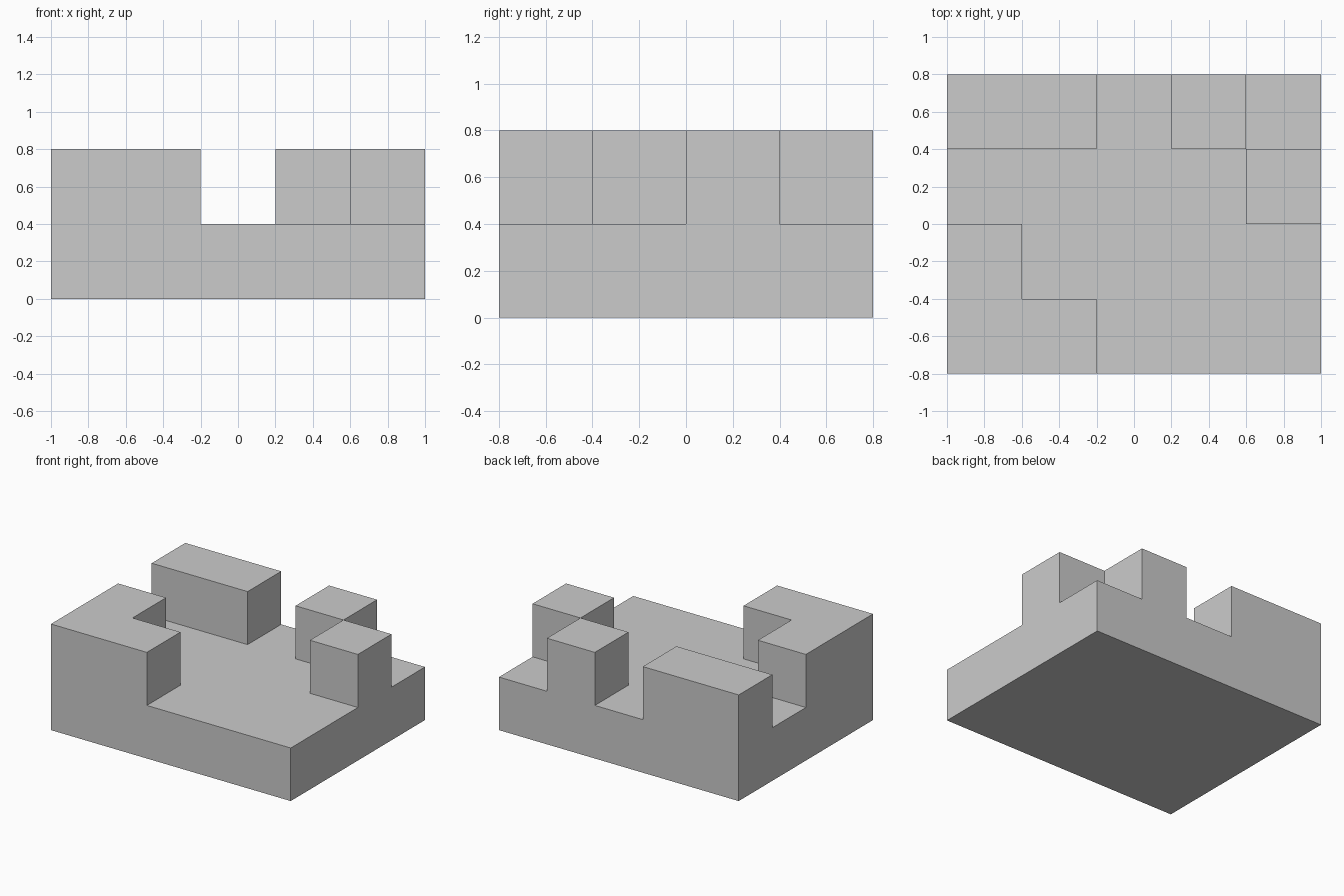
import bpy
import bmesh
from mathutils import Vector, Matrix
from math import radians

if "Cube" in bpy.data.objects:
    bpy.data.objects.remove(bpy.data.objects["Cube"])

C = 0.4  # cell size
# Height of each cell in layers, rows from back to front
PLAN = ["22121",
        "11112",
        "21111",
        "22111"]
NX, NY = len(PLAN[0]), len(PLAN)


def height(i, j):
    inside = 0 <= i < NX and 0 <= j < NY
    return int(PLAN[NY - 1 - j][i]) if inside else 0


bm = bmesh.new()


def quad(centre, u, v):
    # Square cell face, facing along u x v
    h = C / 2
    bm.faces.new([bm.verts.new(centre + u * a * h + v * b * h)
                  for a, b in ((-1, -1), (1, -1), (1, 1), (-1, 1))])


X, Y, Z = Vector((1, 0, 0)), Vector((0, 1, 0)), Vector((0, 0, 1))
for i in range(NX):
    for j in range(NY):
        c = Vector(((i + 0.5 - NX / 2) * C, (j + 0.5 - NY / 2) * C, 0))
        # Top and bottom
        quad(c + Z * height(i, j) * C, X, Y)
        quad(c, Y, X)
        # Walls wherever the neighbouring cell is lower
        for di, dj in ((1, 0), (-1, 0), (0, 1), (0, -1)):
            n = Vector((di, dj, 0))
            for k in range(height(i + di, j + dj), height(i, j)):
                quad(c + n * C / 2 + Z * (k + 0.5) * C, Z.cross(n), Z)

# Weld the cells and merge coplanar faces
bmesh.ops.remove_doubles(bm, verts=bm.verts, dist=0.001)
bmesh.ops.dissolve_limit(bm, angle_limit=radians(1), verts=bm.verts, edges=bm.edges)

mesh = bpy.data.meshes.new("stepped_base")
bm.to_mesh(mesh)
bm.free()
bpy.context.collection.objects.link(bpy.data.objects.new("stepped_base", mesh))
